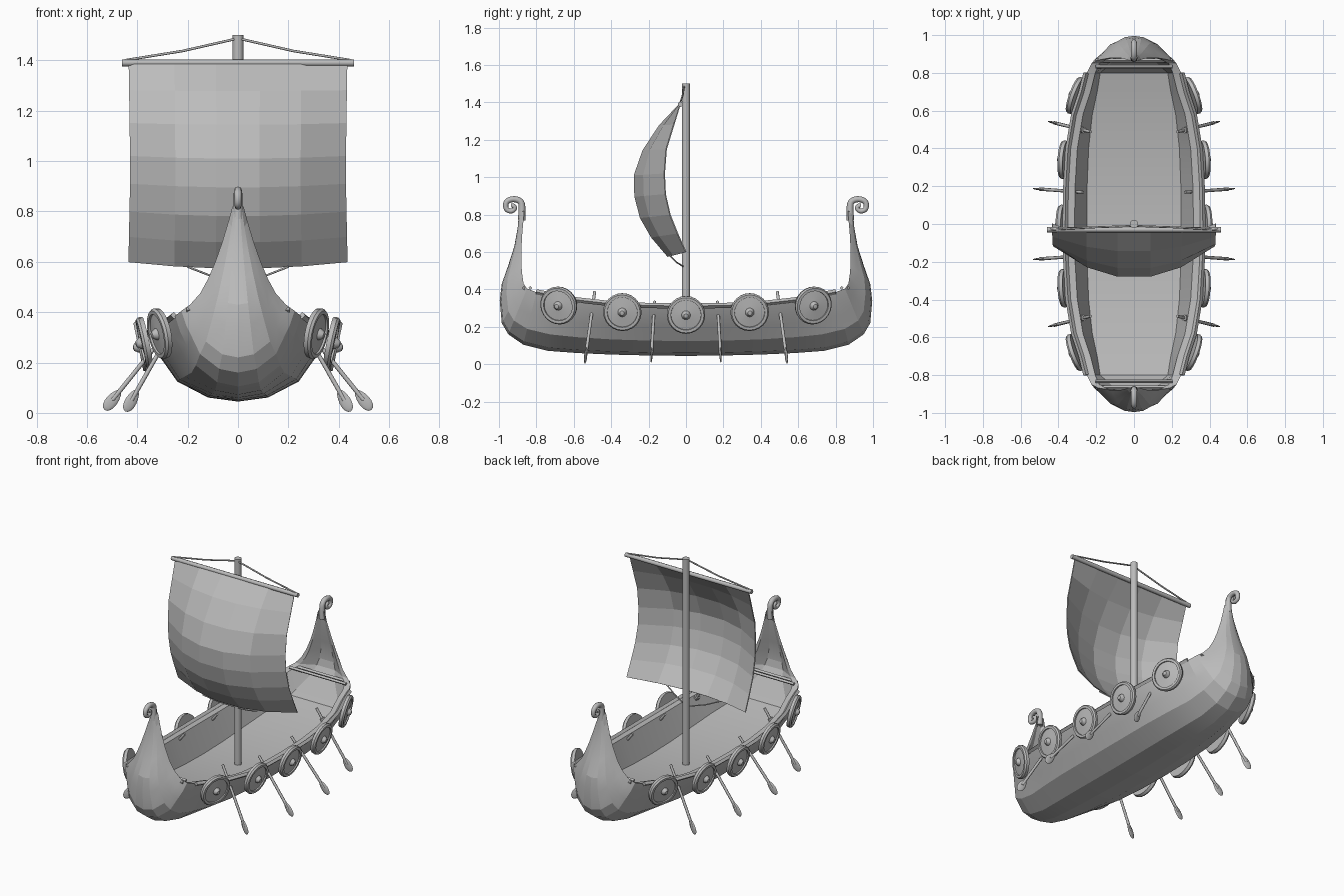
import bpy, bmesh, math
from mathutils import Vector

cube = bpy.data.objects.get("Cube")
if cube:
    bpy.data.objects.remove(cube, do_unlink=True)

# Single flat material
grey = bpy.data.materials.new("plain_grey")
grey.use_nodes = True
grey.diffuse_color = (0.5, 0.5, 0.5, 1)
bsdf = next(n for n in grey.node_tree.nodes if n.type == 'BSDF_PRINCIPLED')
bsdf.inputs["Base Color"].default_value = (0.5, 0.5, 0.5, 1)
bsdf.inputs["Roughness"].default_value = 0.8


def finish(ob, smooth=None):
    bpy.context.collection.objects.link(ob)
    bpy.ops.object.select_all(action='DESELECT')
    ob.select_set(True)
    bpy.context.view_layer.objects.active = ob
    ob.data.materials.append(grey)
    if ob.type == 'CURVE':
        bpy.ops.object.convert(target='MESH')
        ob = bpy.context.object
    if smooth:
        bpy.ops.object.shade_smooth_by_angle(angle=math.radians(smooth))
    return ob


def from_bmesh(name, bm, smooth=None):
    bmesh.ops.recalc_face_normals(bm, faces=bm.faces)
    mesh = bpy.data.meshes.new(name)
    bm.to_mesh(mesh)
    bm.free()
    return finish(bpy.data.objects.new(name, mesh), smooth)


def tube(name, points, radius, tapers=None, kind='POLY', sides=2):
    cu = bpy.data.curves.new(name, 'CURVE')
    cu.dimensions = '3D'
    cu.bevel_depth = radius
    cu.bevel_resolution = sides
    cu.resolution_u = 5
    cu.use_fill_caps = True
    sp = cu.splines.new(kind)
    sp.points.add(len(points) - 1)
    for i, p in enumerate(points):
        sp.points[i].co = (*p, 1)
        sp.points[i].radius = tapers[i] if tapers else 1
    if kind == 'NURBS':
        sp.use_endpoint_u = True
        sp.order_u = 3
    return finish(bpy.data.objects.new(name, cu), 50)


def loft(bm, rows, closed):
    rings = [[bm.verts.new(p) for p in row] for row in rows]
    n = len(rings[0])
    for a, b in zip(rings, rings[1:]):
        for i in range(n if closed else n - 1):
            j = (i + 1) % n
            bm.faces.new((a[i], a[j], b[j], b[i]))
    return rings


# Hull stations from midship to stem tip: keel y, keel z, edge x, edge y, edge z
STATIONS = [
    (0, .045, .36, 0, .31), (.2, .047, .357, .2, .312), (.4, .052, .345, .4, .322),
    (.58, .06, .315, .58, .342), (.74, .072, .275, .7, .365), (.87, .105, .25, .8, .385),
    (.95, .16, .225, .85, .405), (.985, .22, .19, .868, .43), (.996, .34, .15, .875, .475),
    (.985, .43, .12, .88, .53), (.95, .53, .09, .88, .6), (.918, .63, .062, .877, .68),
    (.9, .73, .038, .87, .76), (.893, .81, .022, .865, .82)]
# Section shape: fraction of half width, fraction of height
SECTION = [(1, 1), (.92, .78), (.81, .57), (.67, .3), (.33, .06), (0, 0)]


def hull_ring(k, side):
    ky, kz, gx, gy, gz = STATIONS[k]
    outer = [(gx * u, ky + (gy - ky) * v, kz + (gz - kz) * v) for u, v in SECTION]
    if k <= 5:      # open hold: inner rail edge and floor edge
        inner = [(gx * .65 + .016, gy, .145 + .1 * (gy / .8) ** 2), (gx - .045, gy, gz)]
    else:           # hollow back of the stem
        inner = [(gx * .35, gy + (ky - gy) * .4, gz - (.02 if k == 6 else 0)),
                 (gx * .82, gy, gz)]
    half = inner + outer
    ring = half + [(-x, y, z) for x, y, z in reversed(half[:-1])]
    return [(x, y * side, z) for x, y, z in ring]


last = len(STATIONS) - 1
bm = bmesh.new()
rings = loft(bm, [hull_ring(k, -1) for k in range(last, 0, -1)]
             + [hull_ring(k, 1) for k in range(last + 1)], True)
for ring in (rings[0], rings[-1]):
    bm.faces.new(ring)
from_bmesh("hull", bm, 12)

# Gunwale rails
for sx in (-1, 1):
    half = [(sx * (g[2] + .004), g[3], g[4] + .002) for g in STATIONS[:6]]
    path = [(x, -y, z) for x, y, z in reversed(half[1:])] + half
    tube("gunwale_rail", path, .014, sides=0)

# Scrolls on both stems, and cross planks in front of them
SCROLL = [(.878, .77), (.876, .83), (.88, .872), (.92, .886), (.962, .873),
          (.966, .83), (.935, .815), (.912, .832), (.922, .85), (.935, .848)]
for sy in (-1, 1):
    taper = [1.2, 1.1, 1, .95, .9, .8, .75, .7, .7, .65]
    tube("stem_scroll", [(0, sy * y, z) for y, z in SCROLL], .017, taper, 'NURBS')
    for y in (.832, .865):
        tube("cross_plank", [(-.205, sy * y, .408), (.205, sy * y, .408)], .01, sides=0)

# Round shields: turned profile with rim and boss
SHIELD = [(0, .038), (.012, .035), (.021, .022), (.024, .014), (.08, .008), (.081, .016),
          (.096, .016), (.103, .006), (.1, -.012), (0, -.012)]


def shield(center, normal):
    bm = bmesh.new()
    verts = [bm.verts.new((r, 0, h)) for r, h in SHIELD]
    edges = [bm.edges.new(e) for e in zip(verts, verts[1:])]
    bmesh.ops.spin(bm, geom=verts + edges, axis=(0, 0, 1), cent=(0, 0, 0),
                   angle=math.tau, steps=24)
    bmesh.ops.remove_doubles(bm, verts=bm.verts, dist=.0005)
    ob = from_bmesh("shield", bm, 35)
    ob.location = center
    ob.rotation_euler = Vector(normal).to_track_quat('Z', 'Y').to_euler()


for sx in (-1, 1):
    for y, x, z, lean in ((-.68, .31, .315, -.36), (-.34, .37, .28, -.06), (0, .38, .265, 0),
                          (.34, .37, .28, .06), (.68, .31, .315, .36)):
        shield((sx * x, y, z), (sx, lean, -.21))


# Oars with flattened blades and a port ring
def oar(inner, tip):
    a, b = Vector(inner), Vector(tip)
    d = (b - a).normalized()
    rot = d.to_track_quat('Z', 'Y').to_euler()
    tube("oar_shaft", [a, b - d * .05], .009, [.9, 1])
    bm = bmesh.new()
    bmesh.ops.create_uvsphere(bm, u_segments=12, v_segments=8, radius=1)
    for v in bm.verts:
        wide = .85 + .15 * v.co.z
        v.co = (v.co.x * .006, v.co.y * .028 * wide, v.co.z * .05)
    blade = from_bmesh("oar_blade", bm, 40)
    blade.location = b - d * .05
    blade.rotation_euler = rot
    tube("oar_port", [a + d * .07, a + d * .085], .017)


for sx in (-1, 1):
    for sy in (-1, 1):
        oar((sx * .27, sy * .168, .335), (sx * .53, sy * .187, .012))
        oar((sx * .23, sy * .488, .388), (sx * .448, sy * .542, .006))

# Mast, yard and rigging
tube("mast", [(0, 0, .14), (0, 0, 1.5)], .022, sides=4)
tube("yard", [(-.46, -.03, 1.39), (.46, -.03, 1.39)], .014)
for sx in (-1, 1):
    tube("yard_rope", [(sx * .45, -.03, 1.4), (sx * .22, -.018, 1.437), (0, -.01, 1.487)], .005)
    tube("sheet_rope", [(sx * .2, -.085, .58), (sx * .11, -.05, .545), (0, -.01, .52)], .004)

# Billowing sail: height, edge depth, middle depth
SAIL = [(1.395, -.03, -.03), (1.28, -.065, -.145), (1.15, -.105, -.235), (1.02, -.115, -.283),
        (.91, -.11, -.28), (.8, -.085, -.25), (.7, -.045, -.19), (.6, 0, -.1)]
rows = []
for i, (z, edge, mid) in enumerate(SAIL):
    width = .43 + .008 * abs(i - 3.5) / 3.5 - .004
    row = []
    for u in (-1, -.58, -.2, .2, .58, 1):
        belly = 1 - u * u
        row.append((u * width, edge + (mid - edge) * belly, z - .025 * belly * i / 7))
    rows.append(row)
bm = bmesh.new()
loft(bm, rows, False)
sail = from_bmesh("sail", bm)
thick = sail.modifiers.new("thickness", 'SOLIDIFY')
thick.thickness = .006
thick.offset = 0
